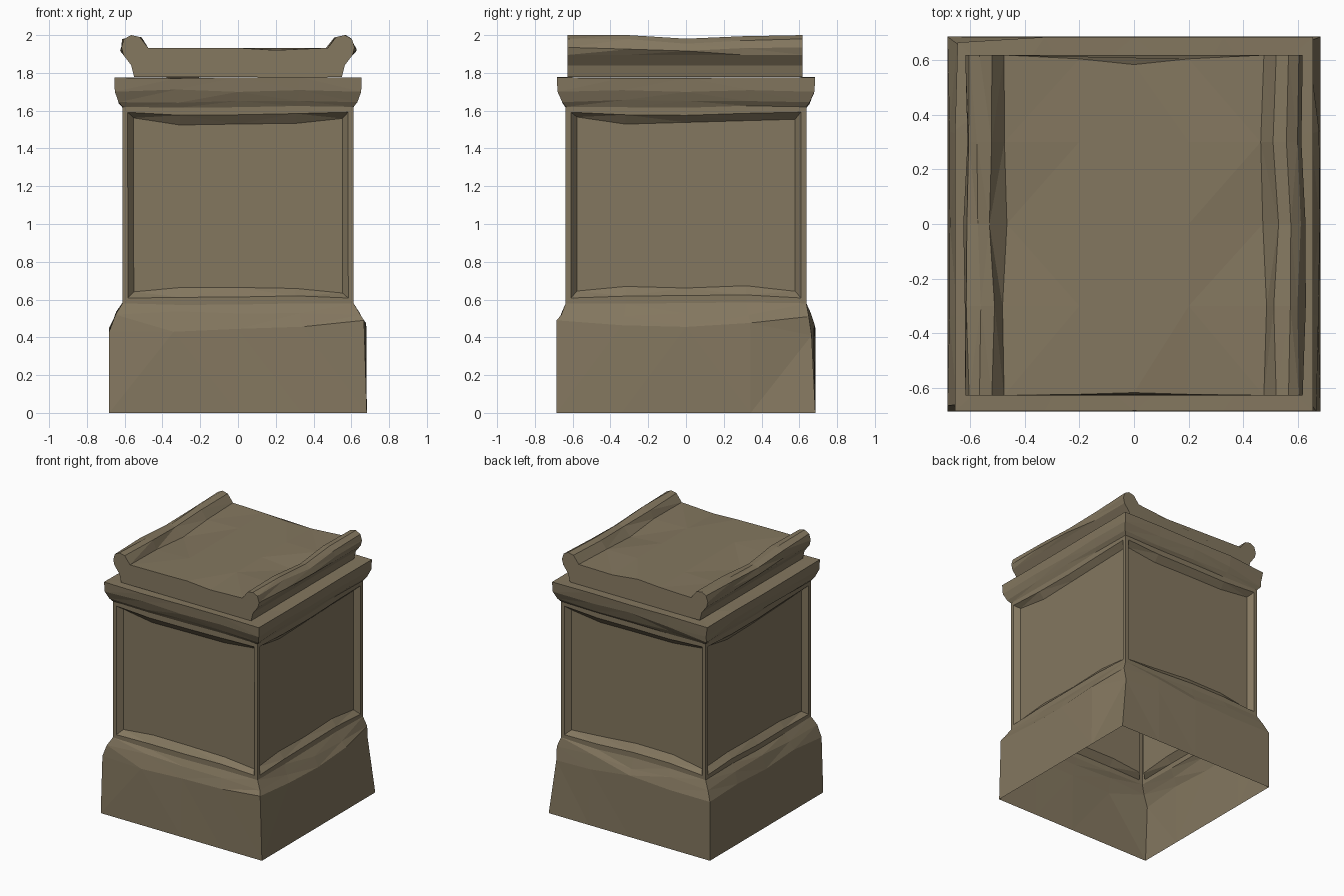
import bpy, bmesh, random
from mathutils import Vector

if "Cube" in bpy.data.objects:
    bpy.data.objects.remove(bpy.data.objects["Cube"])

random.seed(7)
stone = bpy.data.materials.new("stone")
stone.diffuse_color = (0.23, 0.185, 0.115, 1)
stone.use_nodes = True
stone.node_tree.nodes["Principled BSDF"].inputs["Base Color"].default_value = stone.diffuse_color
SEG = 4  # segments per side, gives the edges points to wear down


def finish(name, bm):
    me = bpy.data.meshes.new(name)
    bmesh.ops.recalc_face_normals(bm, faces=bm.faces)
    bm.to_mesh(me)
    bm.free()
    me.materials.append(stone)
    ob = bpy.data.objects.new(name, me)
    bpy.context.collection.objects.link(ob)
    return ob


def ring(bm, hx, hy, z, wear):
    """Rectangular loop; points between the corners are worn in and down."""
    c = [(-hx, -hy), (hx, -hy), (hx, hy), (-hx, hy)]
    out = []
    for i in range(4):
        a, b = Vector(c[i]), Vector(c[(i + 1) % 4])
        for k in range(SEG):
            p = a.lerp(b, k / SEG)
            w = wear if k else 0
            p *= 1 - random.uniform(0, w) * 0.4
            out.append(bm.verts.new((p.x, p.y, z + random.uniform(-w, w))))
    return out


# pedestal: open-bottomed shell from stacked loops (half x, half y, z, wear)
bm = bmesh.new()
levels = [(.682, .685, 0, 0), (.682, .685, .45, .035), (.648, .66, .52, .02),
          (.612, .637, .58, .012), (.612, .637, 1.62, .006),
          (.632, .655, 1.645, .012), (.652, .68, 1.70, .015),
          (.655, .684, 1.775, .004), (.45, .5, 1.775, 0)]
rings = [ring(bm, *lv) for lv in levels]
n = SEG * 4
panels = []
for j in range(len(rings) - 1):
    lo, hi = rings[j], rings[j + 1]
    if j == 3:  # die: one large face per side
        for s in range(4):
            ids = [(s * SEG + k) % n for k in range(SEG + 1)]
            panels.append(bm.faces.new([lo[i] for i in ids] + [hi[i] for i in reversed(ids)]))
    else:
        for i in range(n):
            k = (i + 1) % n
            bm.faces.new((lo[i], lo[k], hi[k], hi[i]))
bm.faces.new(rings[-1])
bmesh.ops.recalc_face_normals(bm, faces=bm.faces)
for f in panels:
    if f.normal.dot(f.calc_center_median() * Vector((1, 1, 0))) < 0:
        f.normal_flip()

# sunk panel with a sloping border on each side of the die
bmesh.ops.inset_individual(bm, faces=panels, thickness=.04, depth=0)
bmesh.ops.inset_individual(bm, faces=panels, thickness=.045, depth=-.04)
for f in panels:
    for v in f.verts:
        v.co.z += random.uniform(-.008, .008)

# broken corners: (loop, corner, offset)
for r, c, off in [(1, 0, (.0, .02, -.02)), (1, 1, (-.015, .0, .04)),
                  (1, 2, (-.05, -.02, -.04)), (2, 2, (-.01, -.01, -.01)),
                  (6, 3, (.02, -.02, -.01)), (7, 3, (.01, -.02, -.01))]:
    rings[r][c * SEG].co += Vector(off)
bmesh.ops.triangulate(bm, faces=[f for f in bm.faces if len(f.verts) == 4])
finish("pedestal_body", bm)

# cap: slab with a raised bolster along each side, swept along y
half = [(.55, 1.778), (.565, 1.84), (.607, 1.895), (.617, 1.935), (.603, 1.98),
        (.565, 2.0), (.52, 1.99), (.475, 1.932), (.2, 1.932)]
profile = half + [(0, 1.932)] + [(-x, z) for x, z in reversed(half)]
bm = bmesh.new()
loops = []
for y in (-.627, -.3, 0, .3, .618):
    end = abs(y) > .5
    loop = []
    for x, z in profile:
        dy = 0
        if z > 1.9 and abs(x) > .4 and not end:
            z -= random.uniform(0, .012) + (.018 if y == 0 else 0)
            x += random.uniform(-.012, .012)
        if end and abs(x) < .3:  # worn front and back rims
            dy = -.035 * (1 if y > 0 else .3) * (1 if y > 0 else -1) * (1 if x == 0 else .4)
            z -= .012 if x > .1 else 0
        loop.append(bm.verts.new((x, y + dy, z)))
    loops.append(loop)
for a, b in zip(loops, loops[1:]):
    for i in range(len(profile) - 1):
        bm.faces.new((a[i], a[i + 1], b[i + 1], b[i]))
for e in (loops[0], loops[-1]):
    bm.faces.new(e)
bmesh.ops.triangulate(bm, faces=[f for f in bm.faces if len(f.verts) == 4])
finish("altar_cap", bm)
